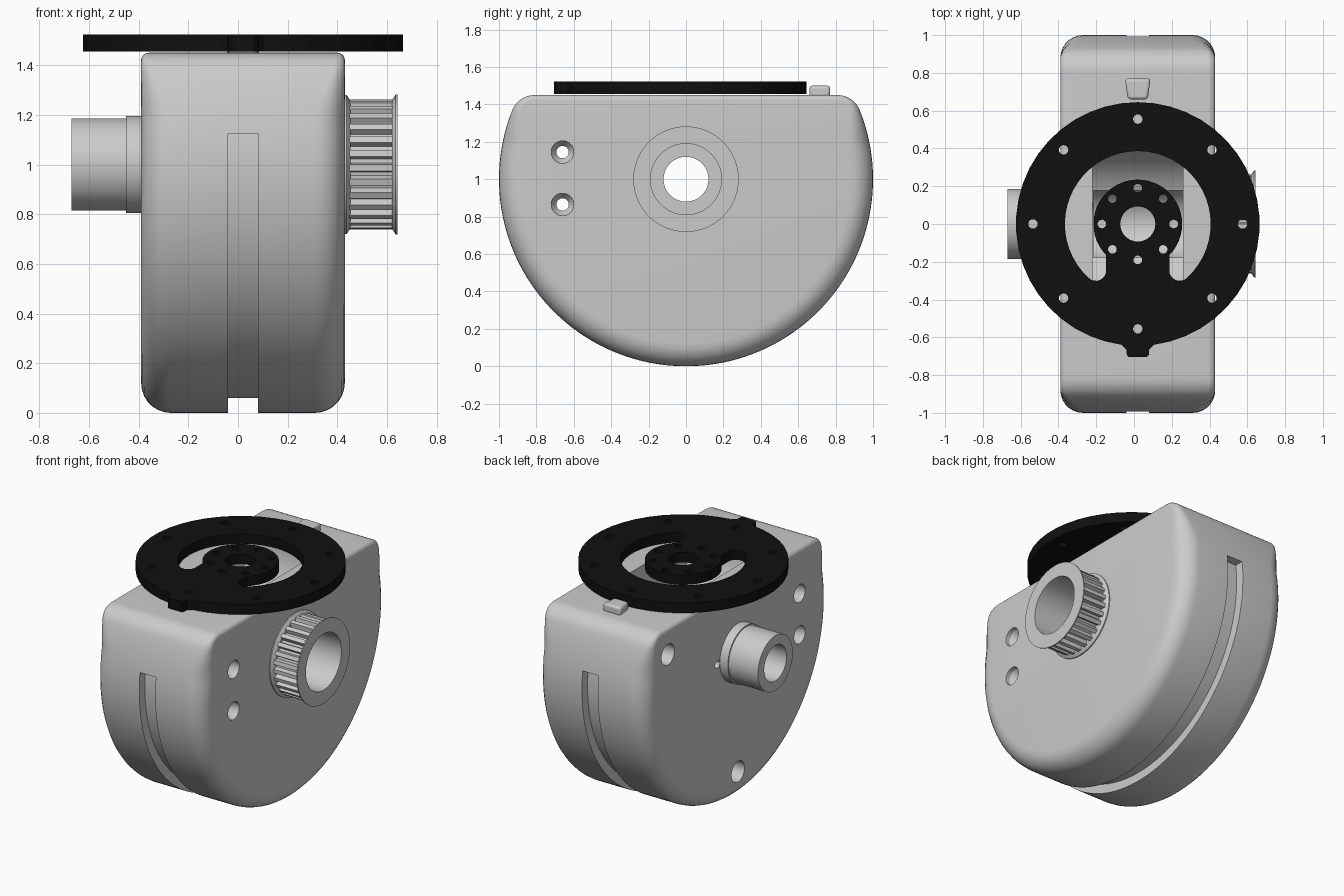
import bpy, bmesh
from math import sin, cos, pi, sqrt, atan2, asin, radians

if "Cube" in bpy.data.objects:
    bpy.data.objects.remove(bpy.data.objects["Cube"])

CX = 0.02   # middle of the housing in x
AZ = 1.0    # height of the shaft axis


def loft(name, rings, closed=False):
    """Skin rings of 3D points; closed joins last ring to first, else cap the ends."""
    bm = bmesh.new()
    vs = [[bm.verts.new(p) for p in r] for r in rings]
    n = len(vs[0])
    pairs = list(zip(vs, vs[1:])) + ([(vs[-1], vs[0])] if closed else [])
    for a, b in pairs:
        for i in range(n):
            j = (i + 1) % n
            bm.faces.new((a[i], a[j], b[j], b[i]))
    if not closed:
        bm.faces.new(vs[0][::-1])
        bm.faces.new(vs[-1])
    bmesh.ops.recalc_face_normals(bm, faces=bm.faces)
    me = bpy.data.meshes.new(name)
    bm.to_mesh(me)
    bm.free()
    ob = bpy.data.objects.new(name, me)
    bpy.context.collection.objects.link(ob)
    return ob


def ring(x, r, n=64, y=0.0, z=AZ):
    return [(x, y + r * cos(2 * pi * i / n), z + r * sin(2 * pi * i / n)) for i in range(n)]


def lathe(name, prof, closed=False, n=64, y=0.0, z=AZ):
    return loft(name, [ring(x, r, n, y, z) for x, r in prof], closed)


def arc(r, a0, a1, n, cx=0.0, cy=0.0):
    return [(cx + r * cos(a0 + (a1 - a0) * i / n), cy + r * sin(a0 + (a1 - a0) * i / n))
            for i in range(n + 1)]


def activate(ob):
    bpy.ops.object.select_all(action='DESELECT')
    ob.select_set(True)
    bpy.context.view_layer.objects.active = ob


def smooth(ob):
    activate(ob)
    bpy.ops.object.shade_smooth_by_angle(angle=radians(30))


# Housing outline: large arc, flat top, rounded shoulders; (y, z, normal y, normal z)
T, F = 1.45, 0.13
sy, sz = sqrt((1 - F) ** 2 - (T - F - AZ) ** 2), T - F
sa = atan2(sz - AZ, sy)
outline = [(cos(a), AZ + sin(a), cos(a), sin(a))
           for a in [-pi - sa + (pi + 2 * sa) * i / 96 for i in range(97)]]
for side, a0, a1 in ((1, sa, pi / 2), (-1, pi / 2, pi - sa)):
    for i in range(9):
        a = a0 + (a1 - a0) * i / 8
        if (side == 1 and i == 0) or (side == -1 and i == 8):
            continue
        outline.append((side * sy + F * cos(a), sz + F * sin(a), cos(a), sin(a)))


# Housing body: edge fillet is wide below and tightens toward the flat top
def shell_ring(side, a):
    pts = []
    for y, z, ny, nz in outline:
        r = 0.12 - 0.09 * min(1, max(0, (z - 1.2) / 0.23))
        d = r * (1 - sin(a))
        pts.append((CX + side * (0.41 - r * (1 - cos(a))), y - ny * d, z - nz * d))
    return pts


steps = [pi / 2 * i / 7 for i in range(8)]
body = loft("housing", [shell_ring(-1, a) for a in steps]
            + [shell_ring(1, a) for a in reversed(steps)])

# Cutters: rim groove, bores, top trough, screw holes, blind holes
ge = asin(0.125 / 0.94)
groove = ([(1.1, 0.125)] + arc(0.94, ge, -pi - ge, 80) + [(-1.1, 0.125)]
          + arc(1.1, -pi, 0, 60))
cutters = [
    loft("groove_cutter", [[(x, y, AZ + z) for y, z in groove] for x in (-0.04, 0.08)]),
    lathe("trough_cutter", [(-0.22, 0.42), (0.26, 0.42)], z=1.45, n=96),
    lathe("wide_bore_cutter", [(-0.215, 0.19), (0.6, 0.19)]),
    lathe("narrow_bore_cutter", [(-0.6, 0.12), (0.3, 0.12)]),
    lathe("pin_hole_cutter", [(-0.5, 0.025), (-0.3, 0.025)], n=24, y=0.22),
]
for z in (1.145, 0.865):
    cutters.append(lathe("screw_hole_cutter", [(-0.45, 0.06), (-0.36, 0.06), (-0.32, 0.033),
                   (0.36, 0.033), (0.40, 0.06), (0.5, 0.06)], n=32, y=-0.66, z=z))
for y, z in ((0.75, 1.27), (0.0, 0.19)):
    cutters.append(lathe("blind_hole_cutter", [(-0.5, 0.07), (-0.12, 0.07)], n=32, y=y, z=z))

for c in cutters:
    c.hide_render = True
    m = body.modifiers.new(c.name, 'BOOLEAN')
    m.operation, m.solver, m.object = 'DIFFERENCE', 'EXACT', c
activate(body)
bpy.ops.object.convert(target='MESH')
for c in cutters:
    bpy.data.objects.remove(c, do_unlink=True)
smooth(body)

# Hollow stepped shaft on the left
smooth(lathe("shaft", [(-0.38, 0.12), (-0.38, 0.195), (-0.45, 0.195), (-0.45, 0.186),
                       (-0.67, 0.186), (-0.67, 0.12)], closed=True))

# Toothed pulley on the right, with flared flanges
TEETH = 28
N = TEETH * 4


def tooth_ring(x):
    pts = []
    for t in range(TEETH):
        for f, r in ((0.0, 0.262), (0.45, 0.262), (0.58, 0.232), (0.87, 0.232)):
            a = 2 * pi * (t + f) / TEETH
            pts.append((x, r * cos(a), AZ + r * sin(a)))
    return pts


smooth(loft("pulley_teeth", [tooth_ring(0.44), tooth_ring(0.63), ring(0.63, 0.19, N),
                             ring(0.44, 0.19, N)], closed=True))
smooth(lathe("pulley_inner_flange", [(0.425, 0.19), (0.425, 0.28), (0.437, 0.28),
                                     (0.452, 0.258), (0.452, 0.19)], closed=True))
smooth(lathe("pulley_outer_flange", [(0.62, 0.19), (0.62, 0.258), (0.635, 0.282),
                                     (0.642, 0.282), (0.642, 0.19)], closed=True))

# Locating tab on the top at the back
tab = loft("locating_tab", [[(CX - a, 0.66, z), (CX + a, 0.66, z), (CX + b, 0.77, z),
                             (CX - b, 0.77, z)] for a, b, z in
                            ((0.053, 0.067, 1.44), (0.053, 0.067, 1.50))])
bv = tab.modifiers.new("round", 'BEVEL')
bv.width, bv.segments = 0.015, 3
smooth(tab)

# Mounting disc: filled flat outline with C-shaped slot and screw holes
tabw = asin(0.06 / 0.645)
rim = arc(0.645, -pi / 2 + tabw + 0.04, 1.5 * pi - tabw - 0.04, 44)
rim += [(-0.06, -0.665), (-0.058, -0.695), (-0.045, -0.705),
        (0.045, -0.705), (0.058, -0.695), (0.06, -0.665)]
ce = atan2(-0.246, 0.222)
he = asin(0.167 / 0.235)
cap_r = arc(0.055, -pi, ce, 8, 0.222, -0.246)
slot = cap_r + arc(0.386, ce, pi - ce, 40)[1:]
slot += [(-x, y) for x, y in reversed(cap_r)][1:]
slot += arc(0.235, 1.5 * pi - he, -pi / 2 + he, 36)
shapes = [rim, slot, arc(0.093, 0, 2 * pi, 32)[:-1]]
for r, hole in ((0.555, 0.025), (0.19, 0.023)):
    for k in range(8):
        a = k * pi / 4
        shapes.append(arc(hole, 0, 2 * pi, 16, r * cos(a), r * sin(a))[:-1])

cu = bpy.data.curves.new("mounting_disc", 'CURVE')
cu.dimensions, cu.fill_mode, cu.extrude = '2D', 'BOTH', 0.034
for pts in shapes:
    sp = cu.splines.new('POLY')
    sp.points.add(len(pts) - 1)
    for p, (x, y) in zip(sp.points, pts):
        p.co = (x, y, 0, 1)
    sp.use_cyclic_u = True
disc = bpy.data.objects.new("mounting_disc", cu)
bpy.context.collection.objects.link(disc)
disc.location = (CX, 0, 1.489)
activate(disc)
bpy.ops.object.convert(target='MESH')
disc = bpy.context.view_layer.objects.active
bpy.ops.object.shade_flat()
black = bpy.data.materials.new("black")
black.diffuse_color = (0.005, 0.005, 0.005, 1)
black.use_nodes = True
black.node_tree.nodes["Principled BSDF"].inputs["Base Color"].default_value = black.diffuse_color
disc.data.materials.clear()
disc.data.materials.append(black)
